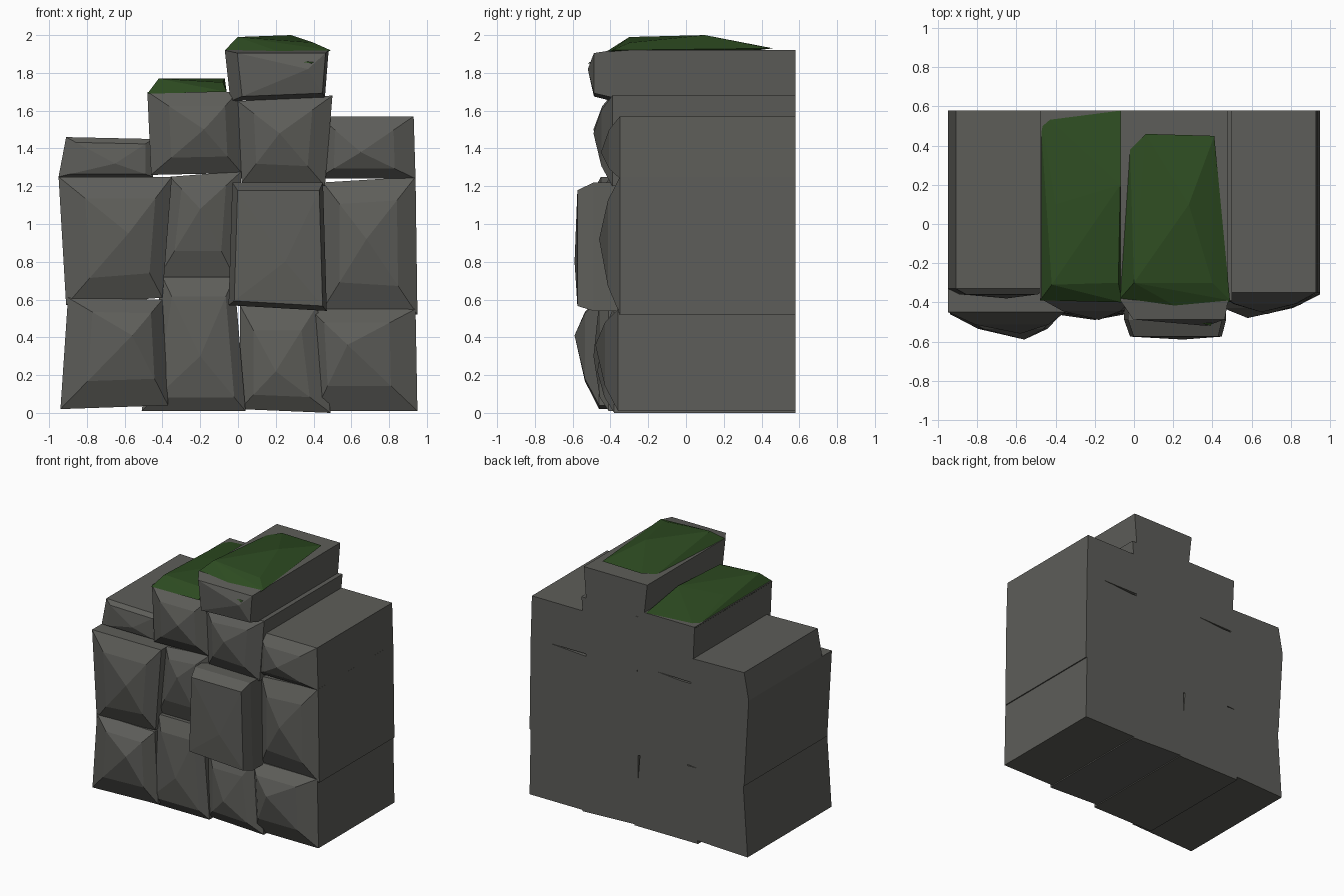
import bpy
import bmesh
from mathutils import Vector

old_cube = bpy.data.objects.get("Cube")
if old_cube:
    bpy.data.objects.remove(old_cube, do_unlink=True)

BACK = 0.58  # shared flat rear plane of the wall


def make_material(name, red, green, blue):
    material = bpy.data.materials.new(name)
    colour = (red, green, blue, 1)
    material.use_nodes = True
    material.diffuse_color = colour
    shader = material.node_tree.nodes["Principled BSDF"]
    shader.inputs["Base Color"].default_value = colour
    shader.inputs["Roughness"].default_value = 0.9
    return material


stone = make_material("grey_stone", 0.11, 0.11, 0.1)
moss = make_material("dark_green_moss", 0.026, 0.07, 0.015)


def hull(name, points, material):
    """Wrap a faceted flat-shaded solid around the given points."""
    bm = bmesh.new()
    for point in points:
        bm.verts.new(point)
    result = bmesh.ops.convex_hull(bm, input=bm.verts)
    loose = {g for g in result["geom_interior"] + result["geom_unused"]
             if isinstance(g, bmesh.types.BMVert)}
    bmesh.ops.delete(bm, geom=list(loose), context="VERTS")
    bmesh.ops.dissolve_limit(bm, angle_limit=0.02, verts=bm.verts, edges=bm.edges)
    bmesh.ops.recalc_face_normals(bm, faces=bm.faces)
    mesh = bpy.data.meshes.new(name)
    bm.to_mesh(mesh)
    bm.free()
    mesh.materials.append(material)
    obj = bpy.data.objects.new(name, mesh)
    bpy.context.collection.objects.link(obj)
    return obj


def rock(name, low_left, low_right, top_right, top_left, peak, rim, front,
         spread=0.62, fullness=0.58):
    """Long stone block: straight body from the rear plane, chipped bulging face.
    Corners and peak are (x, z) pairs; rim and front are y positions."""
    centre = Vector(peak)
    points = [(centre.x, front, centre.y)]
    for corner in map(Vector, (low_left, low_right, top_right, top_left)):
        chipped = centre.lerp(corner, spread)
        depth = rim + (front - rim) * fullness
        points += [(corner.x, BACK, corner.y),
                   (corner.x, rim, corner.y),
                   (chipped.x, depth, chipped.y)]
    return hull(name, points, stone)


# Bottom course
rock("bottom_stone_outer_right", (-.94, .02), (-.37, .04), (-.4, .6), (-.9, .61),
     peak=(-.56, .41), rim=-.46, front=-.59)
rock("bottom_stone_inner_right", (-.51, .01), (.04, .01), (-.02, .72), (-.4, .72),
     peak=(-.2, .3), rim=-.41, front=-.49, spread=.75)
rock("bottom_stone_inner_left", (.01, .02), (.49, 0), (.42, .57), (.01, .57),
     peak=(.2, .22), rim=-.38, front=-.47)
rock("bottom_stone_outer_left", (.41, .01), (.95, .01), (.94, .55), (.38, .55),
     peak=(.58, .36), rim=-.36, front=-.48)

# Middle course, with one block standing proud
rock("middle_stone_outer_right", (-.91, .57), (-.4, .61), (-.35, 1.25), (-.95, 1.25),
     peak=(-.58, .95), rim=-.45, front=-.56)
rock("middle_stone_inner_right", (-.42, .72), (-.02, .72), (.02, 1.28), (-.36, 1.25),
     peak=(-.2, 1.08), rim=-.38, front=-.47)
rock("middle_stone_proud", (-.05, .57), (.47, .54), (.45, 1.22), (-.03, 1.22),
     peak=(.25, .8), rim=-.49, front=-.59, spread=.9, fullness=.85)
rock("middle_stone_outer_left", (.45, .55), (.95, .52), (.94, 1.25), (.45, 1.22),
     peak=(.68, .92), rim=-.35, front=-.46)

# Upper course
rock("upper_stone_outer_right", (-.95, 1.25), (-.45, 1.25), (-.45, 1.45), (-.91, 1.46),
     peak=(-.65, 1.32), rim=-.33, front=-.38, spread=.8)
rock("upper_stone_inner_right", (-.46, 1.26), (.02, 1.27), (0, 1.7), (-.48, 1.7),
     peak=(-.18, 1.5), rim=-.38, front=-.49)
rock("upper_stone_inner_left", (.02, 1.22), (.46, 1.2), (.5, 1.68), (0, 1.65),
     peak=(.22, 1.48), rim=-.39, front=-.49)
rock("upper_stone_outer_left", (.42, 1.24), (.94, 1.24), (.93, 1.57), (.43, 1.57),
     peak=(.65, 1.38), rim=-.35, front=-.45)

# Top stone
rock("top_stone", (-.04, 1.65), (.46, 1.67), (.48, 1.92), (-.07, 1.92),
     peak=(.37, 1.82), rim=-.39, front=-.52, spread=.85, fullness=.75)

# Moss caps
hull("lower_moss_cap", [
    (-.48, BACK, 1.69), (-.06, BACK, 1.7), (-.06, -.4, 1.7), (-.48, -.39, 1.69),
    (-.42, -.31, 1.77), (-.08, -.3, 1.75), (-.07, .2, 1.77), (-.4, .1, 1.75),
], moss)
hull("top_moss_cap", [
    (-.02, .38, 1.92), (.06, .46, 1.93), (.41, .45, 1.93), (.49, -.39, 1.92),
    (.39, -.52, 1.85), (.17, -.42, 1.91), (-.07, -.38, 1.92),
    (0, -.3, 1.99), (.28, .1, 2), (.4, -.3, 1.96),
], moss)
